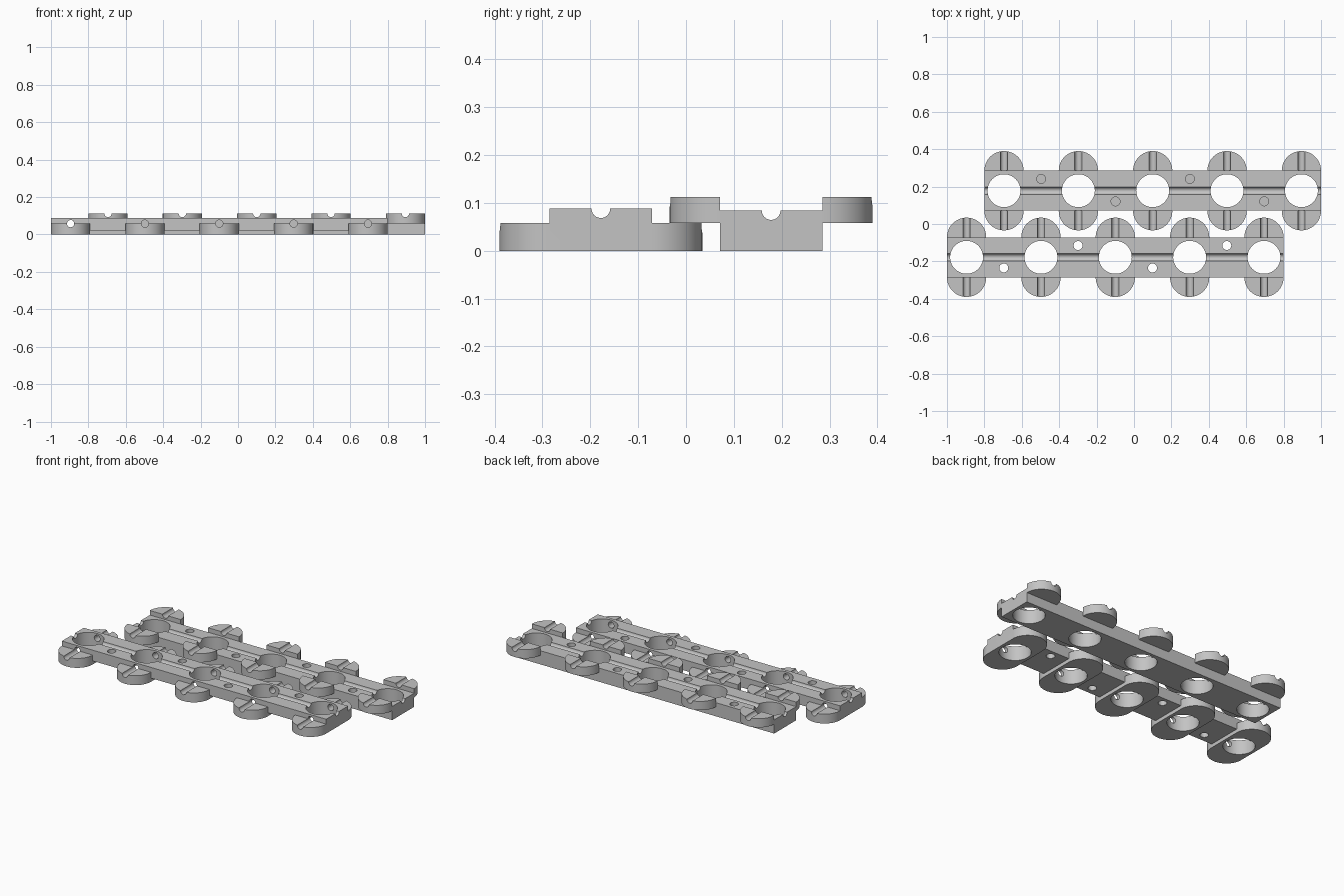
import bpy, bmesh, math
from mathutils import Matrix, Vector

if "Cube" in bpy.data.objects:
    bpy.data.objects.remove(bpy.data.objects["Cube"], do_unlink=True)

# One plain grey
grey = bpy.data.materials.new("matte grey")
grey.use_nodes = True
GREY = (0.55, 0.55, 0.55, 1)
grey.diffuse_color = GREY
grey.node_tree.nodes["Principled BSDF"].inputs["Base Color"].default_value = GREY

R_TAB, R_HOLE, R_PIN, R_GROOVE = 0.105, 0.088, 0.024, 0.0195
BAR_HALF, STEP, Y_MID = 0.107, 0.3975, 0.178


def prism(name, outline, z0, z1):
    """Solid standing between z0 and z1 with the given outline."""
    bm = bmesh.new()
    face = bm.faces.new([bm.verts.new((x, y, z0)) for x, y in outline])
    top = bmesh.ops.extrude_face_region(bm, geom=[face])["geom"]
    moved = [v for v in top if isinstance(v, bmesh.types.BMVert)]
    bmesh.ops.translate(bm, verts=moved, vec=(0, 0, z1 - z0))
    bmesh.ops.recalc_face_normals(bm, faces=bm.faces)
    return link(name, bm)


def rod(name, centre, radius, length, axis):
    """Cylinder along the given axis."""
    bm = bmesh.new()
    turn = Vector((0, 0, 1)).rotation_difference(Vector(axis)).to_matrix().to_4x4()
    bmesh.ops.create_cone(bm, cap_ends=True, segments=48 if radius > 0.05 else 24,
                          radius1=radius, radius2=radius, depth=length,
                          matrix=Matrix.Translation(centre) @ turn)
    return link(name, bm)


def link(name, bm):
    mesh = bpy.data.meshes.new(name)
    bm.to_mesh(mesh)
    bm.free()
    mesh.materials.append(grey)
    obj = bpy.data.objects.new(name, mesh)
    bpy.context.collection.objects.link(obj)
    return obj


def combine(target, tool, operation):
    """Apply a boolean and discard the tool."""
    mod = target.modifiers.new("boolean", 'BOOLEAN')
    mod.operation, mod.solver, mod.object = operation, 'EXACT', tool
    bpy.context.view_layer.objects.active = target
    bpy.ops.object.modifier_apply(modifier=mod.name)
    bpy.data.objects.remove(tool, do_unlink=True)


def half_disc(x, y, side):
    """Semicircle bulging towards side * y."""
    return [(x + R_TAB * math.cos(a), y + side * R_TAB * math.sin(a))
            for a in (math.pi * i / 32 for i in range(33))]


def box(x0, x1, y0, y1):
    return [(x0, y0), (x1, y0), (x1, y1), (x0, y1)]


def cut_bar(bar, centres, y, top):
    """Large round holes and the lengthwise groove."""
    for x in centres:
        combine(bar, rod("hole_cutter", (x, y, 0.05), R_HOLE, 0.4, (0, 0, 1)), 'DIFFERENCE')
    combine(bar, rod("groove_cutter", (0, y, top), R_GROOVE, 2.4, (1, 0, 0)), 'DIFFERENCE')


def finish(obj):
    bpy.ops.object.select_all(action='DESELECT')
    obj.select_set(True)
    bpy.context.view_layer.objects.active = obj
    bpy.ops.object.shade_smooth_by_angle(angle=math.radians(30))


# Front strip: raised bar on long rounded pads, with cross bores
xs = [-0.895 + STEP * i for i in range(5)]
y = -Y_MID
front = prism("front_strip", box(-1, 0.8, y - BAR_HALF, y + BAR_HALF), 0.022, 0.088)
for x in xs:
    pad = half_disc(x, y + BAR_HALF, 1) + half_disc(x, y - BAR_HALF, -1)[::-1]
    combine(front, prism("pad", pad, 0, 0.058), 'UNION')
cut_bar(front, xs, y, 0.088)
for i, x in enumerate(xs):
    combine(front, rod("bore_cutter", (x, y, 0.058), R_GROOVE, 0.6, (0, 1, 0)), 'DIFFERENCE')
    if i < 4:
        pin = (x + STEP / 2, y + (-0.057 if i % 2 == 0 else 0.063), 0.05)
        combine(front, rod("pin_cutter", pin, R_PIN, 0.4, (0, 0, 1)), 'DIFFERENCE')
finish(front)

# Back strip: bar on the ground with raised half-round tabs and blind pin holes
xs = [-0.695 + STEP * i for i in range(5)]
y = Y_MID
back = prism("back_strip", box(-0.8, 1, y - BAR_HALF, y + BAR_HALF), 0, 0.084)
cut_bar(back, xs, y, 0.084)
for i, x in enumerate(xs):
    if i < 4:
        pin = (x + STEP / 2, y + (0.063 if i % 2 == 0 else -0.057), 0.084)
        combine(back, rod("pin_cutter", pin, R_PIN, 0.1, (0, 0, 1)), 'DIFFERENCE')
    for side, label in ((-1, "front"), (1, "back")):
        edge = y + side * BAR_HALF
        tab = prism(f"{label}_tab_{i + 1}", half_disc(x, edge, side), 0.058, 0.112)
        combine(tab, rod("notch_cutter", (x, edge, 0.112), R_GROOVE, 0.5, (0, 1, 0)), 'DIFFERENCE')
        finish(tab)
finish(back)
